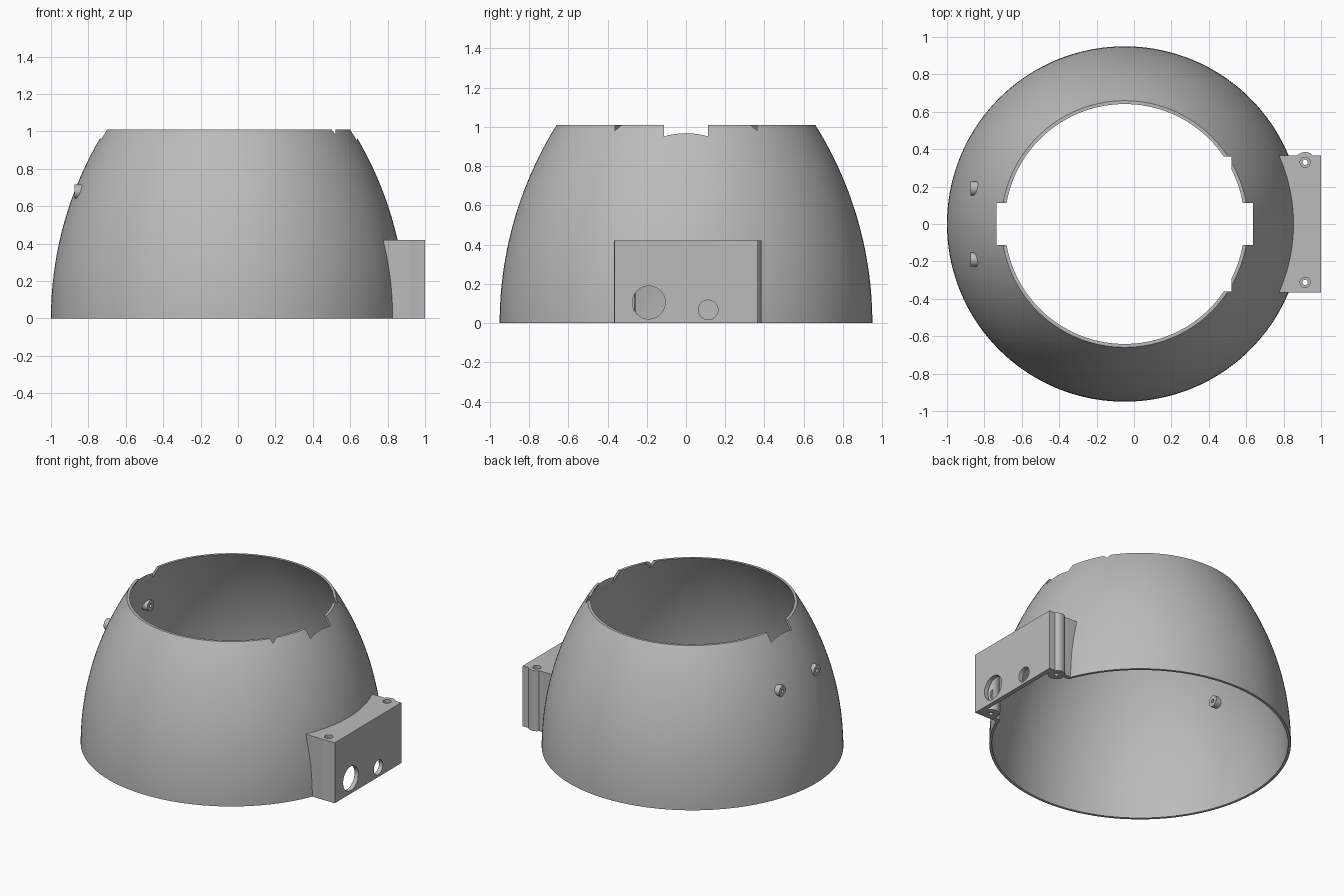
import bpy, bmesh, math
from mathutils import Matrix, Vector

if "Cube" in bpy.data.objects:
    bpy.data.objects.remove(bpy.data.objects["Cube"])

grey = bpy.data.materials.new("plain grey")
grey.use_nodes = True
colour = (0.5, 0.5, 0.5, 1)
grey.diffuse_color = colour
grey.node_tree.nodes["Principled BSDF"].inputs["Base Color"].default_value = colour

CX = -0.05        # dome axis
HEIGHT = 1.01
BASE_R = 0.95
ARC_R = 1.9       # radius of the wall's curve
WALL = 0.018


def finish(name, bm):
    bmesh.ops.recalc_face_normals(bm, faces=bm.faces)
    mesh = bpy.data.meshes.new(name)
    bm.to_mesh(mesh)
    bm.free()
    mesh.materials.append(grey)
    ob = bpy.data.objects.new(name, mesh)
    bpy.context.collection.objects.link(ob)
    return ob


def box(name, lo, hi):
    bm = bmesh.new()
    lo, hi = Vector(lo), Vector(hi)
    size = Matrix.Diagonal((*(hi - lo), 1))
    bmesh.ops.create_cube(bm, size=1, matrix=Matrix.Translation((lo + hi) / 2) @ size)
    return finish(name, bm)


def rod(name, start, end, radius, sides=32):
    bm = bmesh.new()
    a, b = Vector(start), Vector(end)
    turn = (b - a).to_track_quat('Z', 'Y').to_matrix().to_4x4()
    bmesh.ops.create_cone(bm, cap_ends=True, segments=sides, radius1=radius, radius2=radius,
                          depth=(b - a).length, matrix=Matrix.Translation((a + b) / 2) @ turn)
    return finish(name, bm)


def lathe(name, profile, sides=144):
    """Spin a closed loop of (radius, z) points round the dome axis."""
    bm = bmesh.new()
    rings = []
    for i in range(sides):
        a = math.tau * i / sides
        rings.append([bm.verts.new((CX + r * math.cos(a), r * math.sin(a), z)) for r, z in profile])
    n = len(profile)
    for i in range(sides):
        p, q = rings[i], rings[(i + 1) % sides]
        for j in range(n):
            k = (j + 1) % n
            bm.faces.new((p[j], q[j], q[k], p[k]))
    return finish(name, bm)


def combine(target, tools, operation='DIFFERENCE'):
    for tool in tools:
        mod = target.modifiers.new("combine", 'BOOLEAN')
        mod.operation, mod.object, mod.solver = operation, tool, 'EXACT'
        graph = bpy.context.evaluated_depsgraph_get()
        mesh = bpy.data.meshes.new_from_object(target.evaluated_get(graph))
        target.modifiers.clear()
        target.data = mesh
        bpy.data.objects.remove(tool)


def smooth(ob):
    bpy.ops.object.select_all(action='DESELECT')
    ob.select_set(True)
    bpy.context.view_layer.objects.active = ob
    bpy.ops.object.shade_smooth_by_angle(angle=math.radians(30))


def wall_radius(z):
    return BASE_R - ARC_R + math.sqrt(ARC_R ** 2 - z ** 2)


def shell(name, outset, thickness):
    heights = [HEIGHT * i / 24 for i in range(25)]
    outer = [(wall_radius(z) + outset, z) for z in heights]
    inner = [(r - thickness, z) for r, z in reversed(outer)]
    return lathe(name, outer + inner)


# Dome shell with rim notches and an opening behind the housing
dome = shell("dome_shell", 0, WALL)
combine(dome, [
    box("rim_slot", (CX - 0.685, -0.113, 0.8), (CX + 0.685, 0.113, 1.2)),
    box("rim_nicks", (0, -0.362, 0.9), (0.522, 0.362, 1.2)),
    box("housing_opening", (0.6, -0.335, -0.1), (1.2, 0.335, 0.37)),
])

# Pegs through the back of the shell, each with a small bore
for side, name in ((1, "rear_peg"), (-1, "front_peg")):
    y, z = side * 0.19, 0.678
    peg = rod(name, (-0.875, y, z), (-0.805, y, z), 0.037)
    combine(peg, [rod("peg_bore", (-1, y, z), (-0.7, y, z), 0.013, 20)])
    combine(dome, [rod("peg_bore", (-1, y, z), (-0.7, y, z), 0.013, 20)])
    smooth(peg)

# Hollow housing, open below, with screw posts and cable holes
TOP = 0.42
housing = box("side_housing", (0.7, -0.365, 0), (1, 0.365, TOP))
combine(housing, [box("cavity", (0.5, -0.335, -0.1), (0.97, 0.335, TOP - 0.03))])
posts = ((0.915, 0.33), (0.915, -0.312))
combine(housing, [rod("post", (x, y, 0), (x, y, TOP), 0.055) for x, y in posts], 'UNION')
cuts = [rod("screw_bore", (x, y, -0.1), (x, y, 0.6), 0.014, 24) for x, y in posts]
cuts += [rod("screw_seat", (x, y, TOP - 0.02), (x, y, 0.6), 0.027, 24) for x, y in posts]
cuts += [rod("cable_hole", (0.94, y, z), (1.1, y, z), r, 48)
         for y, z, r in ((-0.19, 0.105, 0.084), (0.113, 0.067, 0.05))]
bm = bmesh.new()
bm.from_mesh(dome.data)
bm.free()
cuts.append(lathe("dome_clearance", [(0.3, -0.05), (BASE_R - 0.008, -0.05)] +
                  [(wall_radius(HEIGHT * i / 24) - 0.008, HEIGHT * i / 24) for i in range(25)] +
                  [(0.3, HEIGHT)]))
combine(housing, cuts)

smooth(dome)
smooth(housing)
